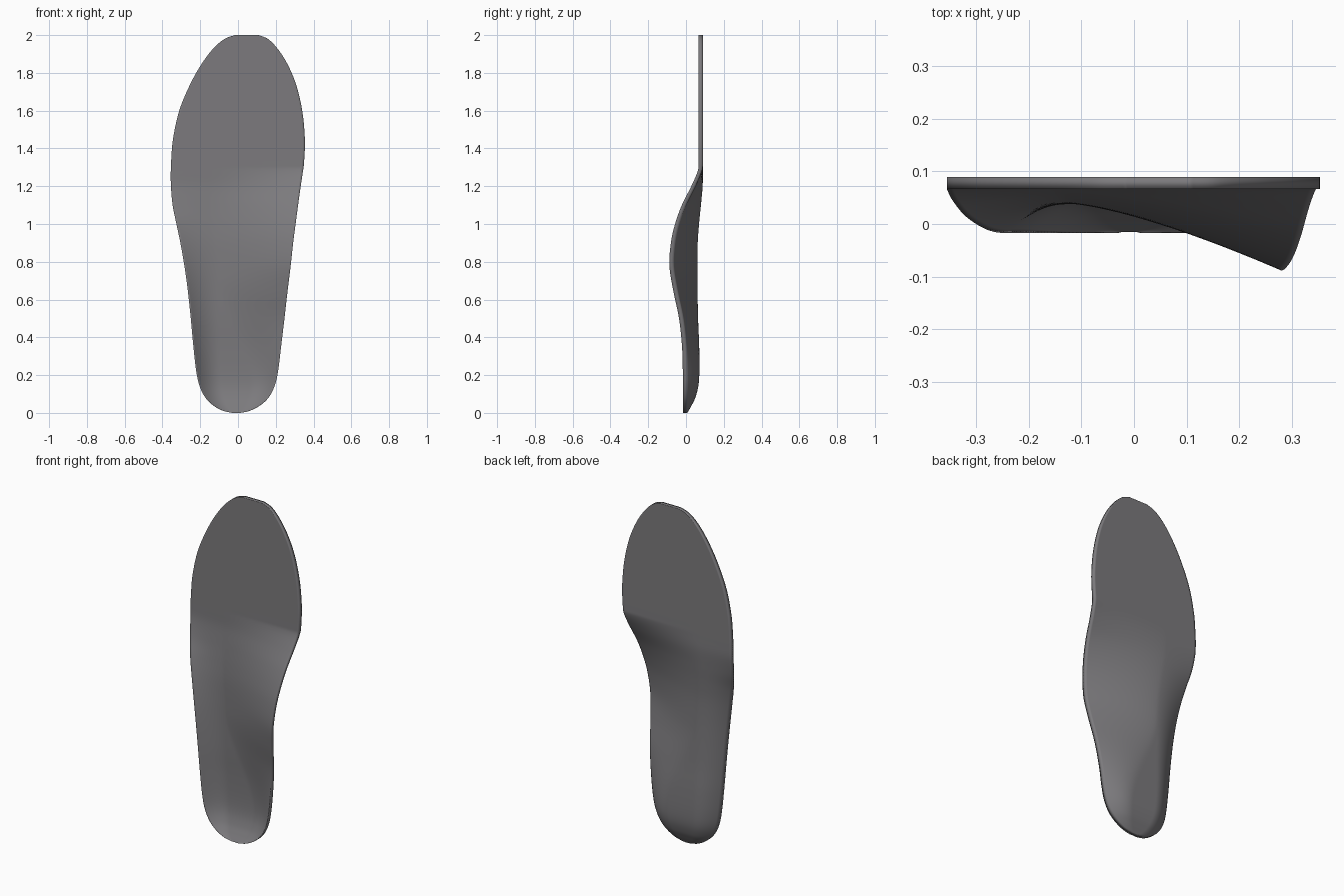
import bpy, bmesh

THICK = 0.022      # shell thickness along y
COLS, SUB = 56, 6  # columns across, steps between stations

# Stations heel to toe: z, left x, right x, then front y at left rim, middle, right rim
STATIONS = [
    (0.00, -0.030, 0.012, -.017, -.015, -.017),
    (0.012, -0.082, 0.065, -.017, -.008, -.017),
    (0.04, -0.132, 0.118, -.017, .008, -.017),
    (0.08, -0.172, 0.161, -.017, .027, -.017),
    (0.14, -0.203, 0.193, -.017, .043, -.017),
    (0.22, -0.221, 0.212, -.017, .049, -.017),
    (0.35, -0.236, 0.228, -.017, .048, -.021),
    (0.50, -0.250, 0.246, -.017, .042, -.037),
    (0.65, -0.266, 0.263, -.015, .039, -.068),
    (0.78, -0.284, 0.279, -.009, .038, -.088),
    (0.90, -0.305, 0.292, .003, .040, -.080),
    (1.00, -0.326, 0.305, .020, .047, -.058),
    (1.10, -0.346, 0.318, .046, .057, -.022),
    (1.20, -0.355, 0.332, .064, .066, .028),
    (1.28, -0.356, 0.344, .067, .067, .062),
    (1.33, -0.354, 0.350, .067, .067, .067),
    (1.45, -0.344, 0.354, .067, .067, .067),
    (1.60, -0.311, 0.340, .067, .067, .067),
    (1.74, -0.253, 0.307, .067, .067, .067),
    (1.85, -0.191, 0.260, .067, .067, .067),
    (1.93, -0.130, 0.208, .067, .067, .067),
    (1.98, -0.071, 0.158, .067, .067, .067),
    (2.00, -0.015, 0.108, .067, .067, .067),
]


def catmull(a, b, c, d, t):
    return tuple(0.5 * (2 * q + (r - p) * t + (2 * p - 5 * q + 4 * r - s) * t * t
                        + (3 * q - p - 3 * r + s) * t ** 3)
                 for p, q, r, s in zip(a, b, c, d))


def smooth_rows(stations):
    n = len(stations)
    rows = []
    for i in range(n - 1):
        pts = [stations[min(max(i + k, 0), n - 1)] for k in (-1, 0, 1, 2)]
        rows += [catmull(*pts, j / SUB) for j in range(SUB)]
    return rows + [stations[-1]]


def front_y(u, z, y_left, y_mid, y_right):
    # Narrow cup wall on the outer side; wall widens into the arch on the inner side
    k = min(max((z - 0.12) / 0.6, 0), 1)
    k = k * k * (3 - 2 * k)
    start, power = 0.35 - 0.75 * k, 2.0 - 0.65 * k
    left = max((-u - 0.42) / 0.58, 0) ** 2
    right = max((u - start) / (1 - start), 0) ** power
    y = y_mid + (y_left - y_mid) * left + (y_right - y_mid) * right
    return min(y, 0.067)


# Foot-side surface as a grid
bm = bmesh.new()
grid = []
for z, xl, xr, yl, ym, yr in smooth_rows(STATIONS):
    z = min(max(z, 0), 2)
    row = []
    for c in range(COLS + 1):
        u = 2 * c / COLS - 1
        x = xl + (xr - xl) * (u + 1) / 2
        row.append(bm.verts.new((x, front_y(u, z, yl, ym, yr), z)))
    grid.append(row)
for a, b in zip(grid, grid[1:]):
    for c in range(COLS):
        bm.faces.new((a[c], a[c + 1], b[c + 1], b[c]))

# Give the shell its thickness towards the underside
ext = bmesh.ops.extrude_face_region(bm, geom=bm.faces[:], use_keep_orig=True)
back = [g for g in ext["geom"] if isinstance(g, bmesh.types.BMVert)]
bmesh.ops.translate(bm, verts=back, vec=(0, THICK, 0))
bmesh.ops.recalc_face_normals(bm, faces=bm.faces[:])

mesh = bpy.data.meshes.new("insole")
bm.to_mesh(mesh)
bm.free()
insole = bpy.data.objects.new("insole", mesh)
bpy.context.collection.objects.link(insole)

# Dark grey foam
foam = bpy.data.materials.new("dark_foam")
foam.diffuse_color = (0.2, 0.195, 0.205, 1)
mesh.materials.append(foam)

# Soft shading all over, including the rim
mesh.shade_smooth()
